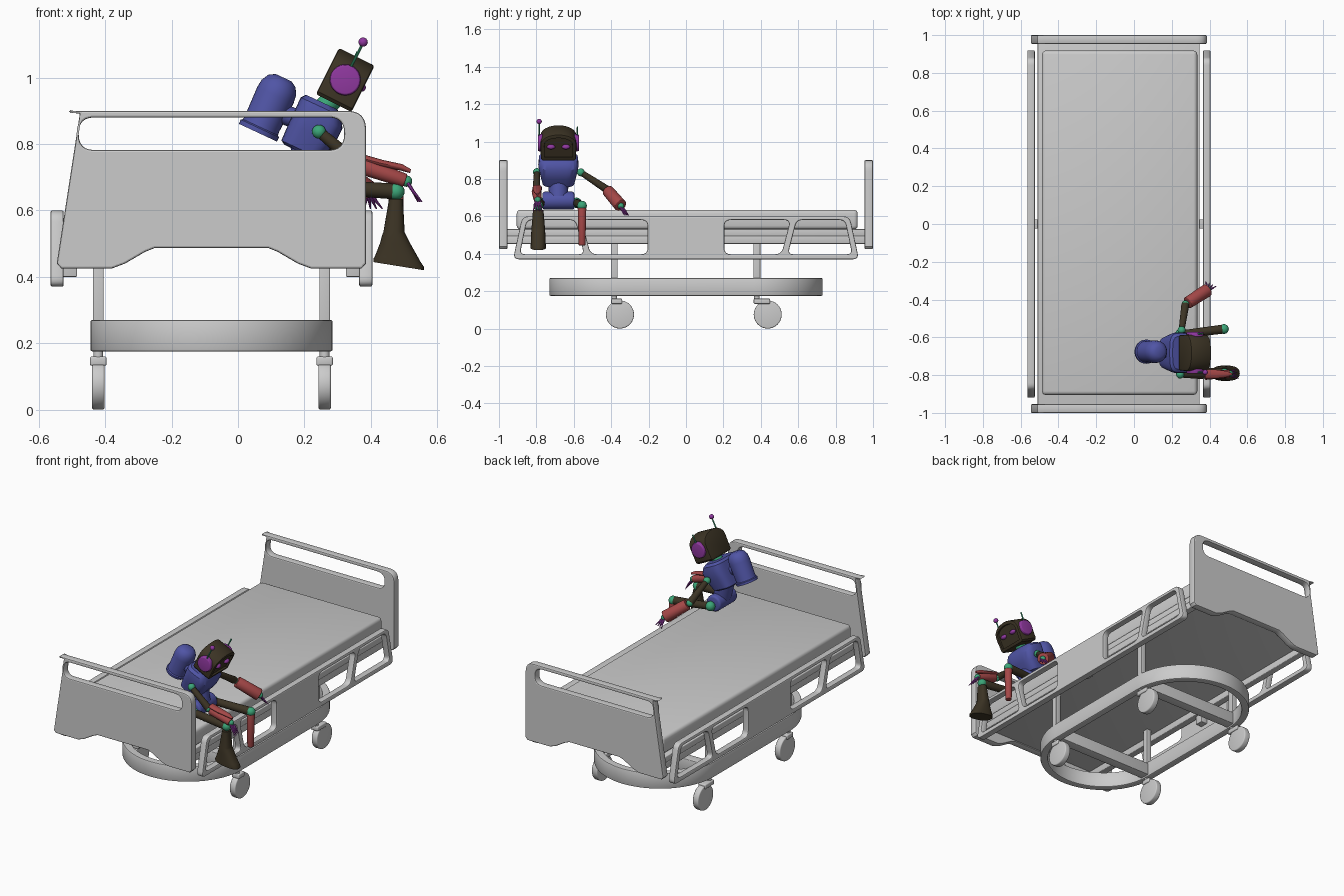
import bpy, bmesh, math
from mathutils import Vector, Matrix

if "Cube" in bpy.data.objects:
    bpy.data.objects.remove(bpy.data.objects["Cube"])

CX = -0.08   # bed centre line
RY = -0.682  # robot centre line


def material(name, rgb):
    m = bpy.data.materials.new(name)
    m.diffuse_color = (*rgb, 1)
    m.use_nodes = True
    m.node_tree.nodes["Principled BSDF"].inputs["Base Color"].default_value = m.diffuse_color
    return m


BLUE = material("blue", (0.08, 0.09, 0.38))
RED = material("red", (0.38, 0.065, 0.065))
GREEN = material("green", (0.045, 0.38, 0.19))
PURPLE = material("purple", (0.28, 0.04, 0.35))
BROWN = material("brown", (0.045, 0.034, 0.018))


def add(name, bm, mat=None, matrix=None):
    if matrix:
        bm.transform(matrix)
    bmesh.ops.recalc_face_normals(bm, faces=bm.faces)
    me = bpy.data.meshes.new(name)
    bm.to_mesh(me)
    bm.free()
    ob = bpy.data.objects.new(name, me)
    bpy.context.collection.objects.link(ob)
    if mat:
        me.materials.append(mat)
    return ob


def box(name, lo, hi, bevel=0.004, mat=None, matrix=None):
    lo, hi = Vector(lo), Vector(hi)
    bm = bmesh.new()
    bmesh.ops.create_cube(bm, size=1, matrix=Matrix.Translation((lo + hi) / 2) @ Matrix.Diagonal((*(hi - lo), 1)))
    bmesh.ops.bevel(bm, geom=bm.edges[:], offset=bevel, segments=3, affect='EDGES', profile=0.5)
    return add(name, bm, mat, matrix)


def tube(name, a, b, r1, r2=None, mat=None, bevel=0.0, n=24, matrix=None):
    a, b = Vector(a), Vector(b)
    r2 = r1 if r2 is None else r2
    bm = bmesh.new()
    bmesh.ops.create_cone(bm, cap_ends=True, segments=n, radius1=r1, radius2=r2, depth=(b - a).length)
    if bevel:
        rims = [e for e in bm.edges if abs(e.verts[0].co.z - e.verts[1].co.z) < 1e-6]
        bmesh.ops.bevel(bm, geom=rims, offset=bevel, segments=3, affect='EDGES', profile=0.5)
    bm.transform(Matrix.Translation((a + b) / 2) @ (b - a).to_track_quat('Z', 'Y').to_matrix().to_4x4())
    return add(name, bm, mat, matrix)


def ball(name, c, r, mat, scale=(1, 1, 1), matrix=None):
    bm = bmesh.new()
    bmesh.ops.create_uvsphere(bm, u_segments=20, v_segments=12, radius=r,
                              matrix=Matrix.Translation(c) @ Matrix.Diagonal((*scale, 1)))
    return add(name, bm, mat, matrix)


def loft(name, rings, mat, matrix=None, power=1.0, n=32):
    """rings: (z, centre x, radius x, radius y, slope)"""
    bm = bmesh.new()
    loops = []
    for z, cx, rx, ry, slope in rings:
        loop = []
        for i in range(n):
            t = 2 * math.pi * i / n
            c, s = math.cos(t), math.sin(t)
            x = rx * math.copysign(abs(c) ** power, c)
            y = ry * math.copysign(abs(s) ** power, s)
            loop.append(bm.verts.new((cx + x, y, z + slope * x)))
        loops.append(loop)
    for p, q in zip(loops, loops[1:]):
        for i in range(n):
            bm.faces.new((p[i], p[(i + 1) % n], q[(i + 1) % n], q[i]))
    bm.faces.new(loops[0][::-1])
    bm.faces.new(loops[-1])
    return add(name, bm, mat, matrix)


def rounded(pts, r, steps=6):
    out = []
    for i, p in enumerate(pts):
        p, a, b = Vector(p), Vector(pts[i - 1]), Vector(pts[(i + 1) % len(pts)])
        k = min(r, 0.48 * (a - p).length, 0.48 * (b - p).length)
        s, e = p + (a - p).normalized() * k, p + (b - p).normalized() * k
        for j in range(steps + 1):
            t = j / steps
            out.append(s * (1 - t) ** 2 + p * 2 * t * (1 - t) + e * t * t)
    return out


def plate(name, outlines, thick, loc, rot, bevel=0.006):
    """Flat plate with holes: the first outline is the rim, the others are openings."""
    cu = bpy.data.curves.new(name, 'CURVE')
    cu.dimensions, cu.fill_mode = '2D', 'BOTH'
    cu.extrude, cu.bevel_depth, cu.bevel_resolution, cu.offset = thick / 2 - bevel, bevel, 1, -bevel
    for pts in outlines:
        sp = cu.splines.new('POLY')
        sp.points.add(len(pts) - 1)
        for q, p in zip(sp.points, pts):
            q.co = (p[0], p[1], 0, 1)
        sp.use_cyclic_u = True
    ob = bpy.data.objects.new(name, cu)
    bpy.context.collection.objects.link(ob)
    ob.location, ob.rotation_euler = loc, rot
    bpy.ops.object.select_all(action='DESELECT')
    ob.select_set(True)
    bpy.context.view_layer.objects.active = ob
    bpy.ops.object.convert(target='MESH')
    return ob


# --- bed: mattress, deck and end boards
box("mattress", (-0.487, -0.905, 0.53), (0.335, 0.918, 0.635), 0.02)
box("deck", (-0.51, -0.96, 0.493), (0.347, 0.96, 0.531))
for x in (-0.51, 0.305):
    box("side_beam", (x, -0.96, 0.453), (x + 0.042, 0.96, 0.495))
board = rounded([(-0.466, 0.90), (0.466, 0.90), (0.466, 0.78)], 0.07)[:14]
board += [(0.466, 0.44), (0.452, 0.425), (0.30, 0.425), (0.26, 0.44), (0.20, 0.475), (0.17, 0.487),
          (-0.17, 0.487), (-0.20, 0.475), (-0.26, 0.44), (-0.30, 0.425), (-0.452, 0.425), (-0.466, 0.44)]
slot = rounded([(-0.40, 0.88), (0.40, 0.88), (0.40, 0.782), (-0.40, 0.782)], 0.05)
for name, y in (("foot_board", -0.977), ("head_board", 0.977)):
    plate(name, [board, slot], 0.046, (CX, y, 0), (math.pi / 2, 0, 0))

# --- side rails with four openings each
rim = rounded([(-0.925, 0.37), (-0.875, 0.6), (0.875, 0.6), (0.925, 0.37)], 0.035)
holes = []
for s in (1, -1):
    holes.append(rounded([(s * 0.205, 0.397), (s * 0.205, 0.58), (s * 0.558, 0.58), (s * 0.51, 0.397)], 0.035))
    holes.append(rounded([(s * 0.545, 0.397), (s * 0.592, 0.58), (s * 0.85, 0.58), (s * 0.888, 0.397)], 0.03))
for s in (-1, 1):
    x = CX + s * 0.465
    plate("side_rail", [rim] + holes, 0.04, (x, 0, 0), (math.pi / 2, 0, math.pi / 2))
    xs = sorted((x - s * 0.015, x - s * 0.06))
    box("rail_bracket", (xs[0], -0.025, 0.40), (xs[1], 0.025, 0.50), 0.003)


# --- oval base ring, cross bars, columns and casters
def stadium(r, half):
    top = [(r * math.cos(math.pi * i / 32), half + r * math.sin(math.pi * i / 32)) for i in range(33)]
    return top + [(-x, -y) for x, y in top]


plate("base_ring", [stadium(0.365, 0.365), stadium(0.322, 0.365)], 0.095, (CX, 0, 0.2225), (0, 0, 0))
for y, wy in ((-0.383, -0.353), (0.379, 0.437)):
    box("base_cross_bar", (-0.41, y - 0.03, 0.185), (0.25, y + 0.03, 0.26))
    for s in (-1, 1):
        x = CX + s * 0.341
        box("column", (x - 0.016, y - 0.018, 0.2), (x + 0.016, y + 0.018, 0.5), 0.003)
        tube("caster_stem", (x, y, 0.14), (x, y, 0.19), 0.015)
        box("caster_fork", (x - 0.025, y - 0.017, 0.132), (x + 0.025, wy + 0.012, 0.16), 0.006)
        tube("caster_wheel", (x - 0.019, wy, 0.075), (x + 0.019, wy, 0.075), 0.075, bevel=0.006, n=40)

# --- robot body, leaning forward
tube("pelvis", (0.235, RY - 0.085, 0.684), (0.235, RY + 0.085, 0.684), 0.048, mat=BLUE, bevel=0.012)
tube("waist", (0.232, RY, 0.70), (0.212, RY, 0.80), 0.05, 0.055, BLUE)
lean = Matrix.Translation((0.186, RY, 0.785)) @ Matrix.Rotation(math.radians(25), 4, 'Y')
loft("torso", [(-0.008, 0.005, 0.052, 0.075, 0), (0.0, 0.005, 0.066, 0.085, 0), (0.058, 0.013, 0.076, 0.098, 0),
               (0.11, 0.014, 0.077, 0.108, 0), (0.142, 0.004, 0.067, 0.104, 0), (0.156, 0.0, 0.052, 0.088, 0)],
     BLUE, lean, power=0.55)
tube("neck", (0.24, RY, 0.89), (0.30, RY, 0.95), 0.032, mat=GREEN)
pack = Matrix.Translation((0.06, RY + 0.006, 0.834)) @ Matrix.Rotation(math.radians(25), 4, 'Y')
loft("back_pack", [(z, 0, r, r, 0) for z, r in ((0, 0.055), (0.0, 0.063), (0.014, 0.064), (0.018, 0.058), (0.03, 0.057),
                                               (0.125, 0.060), (0.15, 0.057), (0.172, 0.045), (0.183, 0.026))], BLUE, pack)
tube("pack_mount", (0.11, RY, 0.90), (0.19, RY, 0.87), 0.03, mat=BLUE)

# --- head: arched block with a recessed face
head = Matrix.Translation((0.323, RY, 0.993)) @ Matrix.Rotation(math.radians(26.5), 4, 'Y')
arch = [(-0.085, -0.078), (0.085, -0.078), (0.094, -0.068)]
arch += [(0.096 * math.cos(math.pi * i / 20), 0.012 + 0.066 * math.sin(math.pi * i / 20) ** 0.85) for i in range(21)]
arch += [(-0.094, -0.068)]
bm = bmesh.new()
back = bm.faces.new([bm.verts.new((-0.06, y, z)) for y, z in arch])
geo = bmesh.ops.extrude_face_region(bm, geom=[back])["geom"]
bmesh.ops.translate(bm, verts=[v for v in geo if isinstance(v, bmesh.types.BMVert)], vec=(0.12, 0, 0))
bmesh.ops.recalc_face_normals(bm, faces=bm.faces)
caps = [f for f in bm.faces if len(f.verts) > 4]
bmesh.ops.bevel(bm, geom=list({e for f in caps for e in f.edges}), offset=0.008, segments=2, affect='EDGES', profile=0.5)
bm.normal_update()
face = [max((f for f in bm.faces if len(f.verts) > 4), key=lambda f: f.calc_center_median().x)]
bmesh.ops.inset_region(bm, faces=face, thickness=0.012)
bmesh.ops.inset_region(bm, faces=face, thickness=0.002, depth=-0.01)
add("head", bm, BROWN, head)
for s in (-1, 1):
    ball("eye", (0.052, s * 0.04, 0.002), 0.022, PURPLE, (0.7, 1, 0.6), head)
    tube("ear", (0, s * 0.085, 0), (0, s * 0.11, 0), 0.048, 0.044, PURPLE, 0.004, 32, head)
tube("long_antenna", (0.33, -0.785, 1.012), (0.377, -0.785, 1.105), 0.004, mat=GREEN, n=10)
ball("antenna_tip", (0.377, -0.785, 1.107), 0.014, PURPLE)
tube("short_antenna", (0.33, -0.583, 1.012), (0.361, -0.58, 1.078), 0.004, mat=GREEN, n=10)


# --- arms
def hand(wrist, direction):
    w, d = Vector(wrist), Vector(direction)
    ball("wrist", w, 0.017, GREEN)
    side = d.cross(Vector((0, 0, 1))).normalized()
    for i in range(4):
        k = i - 1.5
        mid = w + d * 0.5 + side * k * 0.011
        tip = w + d + side * k * 0.016 + Vector((0.004 * k, 0, 0))
        tube("finger", w + side * k * 0.006, mid, 0.006, 0.005, PURPLE, n=8)
        tube("finger_tip", mid, tip, 0.005, 0.002, PURPLE, n=8)


def arm(side, shoulder, elbow, wrist, r, direction):
    s, e, w = Vector(shoulder), Vector(elbow), Vector(wrist)
    ball(side + "_shoulder", s, 0.021, GREEN)
    tube(side + "_upper_arm", s.lerp(e, 0.08), e, 0.016, 0.021, BROWN, 0.003)
    ball(side + "_elbow", e, 0.02, GREEN)
    tube(side + "_forearm", e.lerp(w, 0.1), e.lerp(w, 0.97), r[0], r[1], RED, 0.004)
    hand(w, direction)


arm("right", (0.244, -0.797, 0.837), (0.362, -0.80, 0.738), (0.508, -0.793, 0.688), (0.026, 0.021), (0.04, 0, -0.062))
arm("left", (0.252, -0.562, 0.835), (0.272, -0.425, 0.745), (0.392, -0.348, 0.655), (0.032, 0.035), (0.016, 0.03, -0.05))
# raised torn panel over the right forearm
panel = Matrix.Translation((0.375, -0.795, 0.757)) @ Matrix.Rotation(math.radians(105), 4, 'Y')
loft("forearm_panel", [(0, 0, 0.012, 0.024, 0), (0.06, 0, 0.011, 0.024, 0), (0.12, -0.004, 0.010, 0.016, 0),
                       (0.15, 0.0, 0.006, 0.005, 0)], RED, panel, n=16)


# --- legs
for side, hy, ky in (("right", -0.775, -0.79), ("left", -0.585, -0.556)):
    hip, knee = Vector((0.245, hy, 0.672)), Vector((0.476, ky, 0.657))
    ball(side + "_hip", hip, 0.028, GREEN)
    tube(side + "_thigh", hip, knee, 0.021, 0.024, BROWN, 0.004)
    ball(side + "_knee", knee, 0.026, GREEN)
loft("right_boot", [(0.634, 0.476, 0.021, 0.028, 0), (0.535, 0.47, 0.032, 0.036, 0), (0.528, 0.47, 0.035, 0.037, 0),
                    (0.50, 0.474, 0.046, 0.038, -0.03), (0.455, 0.481, 0.068, 0.04, -0.12),
                    (0.442, 0.484, 0.076, 0.041, -0.16), (0.432, 0.484, 0.076, 0.041, -0.16)],
     BROWN, Matrix.Translation((0, -0.79, 0)), power=0.8)
tube("left_shin", (0.476, -0.556, 0.645), (0.474, -0.556, 0.445), 0.023, 0.018, RED, 0.003)

# --- smooth shading with sharp edges kept
bpy.ops.object.select_all(action='SELECT')
bpy.context.view_layer.objects.active = bpy.data.objects["mattress"]
bpy.ops.object.shade_smooth_by_angle(angle=math.radians(35))
